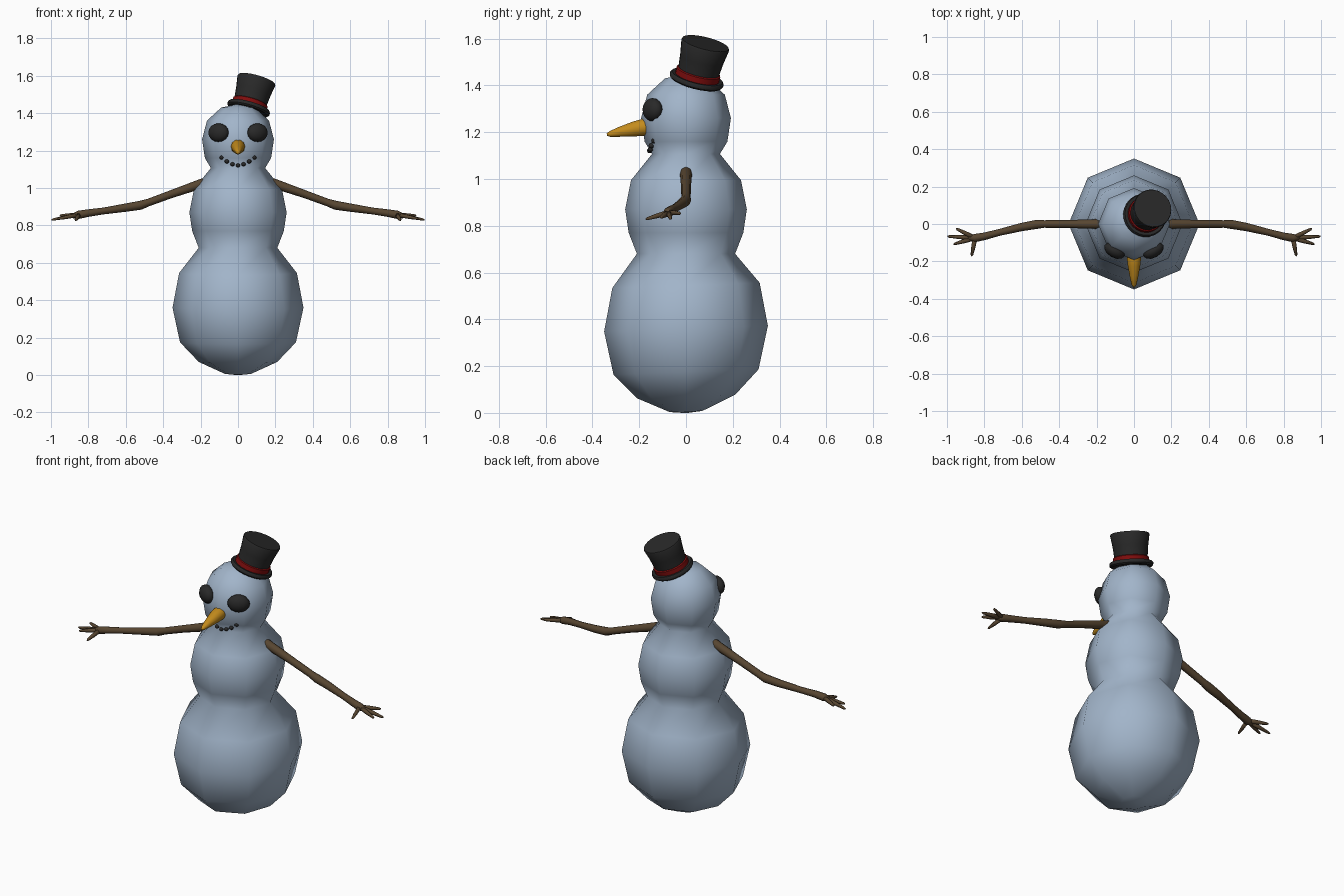
import bpy, bmesh, math
from mathutils import Vector, Matrix

cube = bpy.data.objects.get("Cube")
if cube:
    bpy.data.objects.remove(cube, do_unlink=True)


def material(name, rgb):
    m = bpy.data.materials.new(name)
    m.use_nodes = True
    m.diffuse_color = (*rgb, 1)
    m.node_tree.nodes["Principled BSDF"].inputs["Base Color"].default_value = (*rgb, 1)
    return m


SNOW = material("blue_white_snow", (0.36, 0.46, 0.59))
BLACK = material("coal_black", (0.022, 0.022, 0.022))
RED = material("band_red", (0.22, 0.004, 0.004))
BARK = material("bark_brown", (0.095, 0.06, 0.03))
CARROT = material("carrot_orange", (0.55, 0.26, 0.012))


def finish(name, bm, mat, angle=180):
    """Turn a bmesh into a smooth shaded object."""
    bmesh.ops.recalc_face_normals(bm, faces=bm.faces)
    mesh = bpy.data.meshes.new(name)
    bm.to_mesh(mesh)
    bm.free()
    mesh.materials.append(mat)
    obj = bpy.data.objects.new(name, mesh)
    bpy.context.collection.objects.link(obj)
    bpy.ops.object.select_all(action='DESELECT')
    obj.select_set(True)
    bpy.context.view_layer.objects.active = obj
    bpy.ops.object.shade_smooth_by_angle(angle=math.radians(angle))
    return obj


def tube(bm, points, sides, axis=None):
    """Skin rings of given radius (x, y, z, r) along a path, capped at both ends."""
    centres = [Vector(p[:3]) for p in points]
    rings = []
    for i, p in enumerate(points):
        ahead = centres[min(i + 1, len(points) - 1)] - centres[max(i - 1, 0)]
        turn = (Vector(axis) if axis else ahead).to_track_quat('Z', 'Y')
        ring = []
        for k in range(sides):
            a = math.tau * k / sides
            ring.append(bm.verts.new(centres[i] + turn @ Vector((math.cos(a), math.sin(a), 0)) * p[3]))
        rings.append(ring)
    for low, high in zip(rings, rings[1:]):
        for k in range(sides):
            n = (k + 1) % sides
            bm.faces.new((low[k], low[n], high[n], high[k]))
    bm.faces.new(rings[0])
    bm.faces.new(rings[-1])


def lathe(name, profile, sides, mat, base=(0, 0, 0), axis=(0, 0, 1), angle=180):
    """Spin a (radius, height) profile about an axis."""
    bm = bmesh.new()
    d = Vector(axis).normalized()
    tube(bm, [(*(Vector(base) + d * h), r) for r, h in profile], sides, axis)
    return finish(name, bm, mat, angle)


def ball(name, centre, scale, turn, mat, segments, rings):
    bm = bmesh.new()
    bmesh.ops.create_uvsphere(bm, u_segments=segments, v_segments=rings, radius=1)
    bm.transform(Matrix.Translation(centre) @ Matrix.Rotation(turn, 4, 'Z') @ Matrix.Diagonal((*scale, 1)))
    return finish(name, bm, mat)


# Body: three stacked snowballs as one eight-sided skin
body = lathe("snow_body", [
    (0.01, 0), (0.07, 0.006), (0.21, 0.07), (0.31, 0.175), (0.35, 0.36), (0.315, 0.545),
    (0.21, 0.68), (0.245, 0.77), (0.26, 0.87), (0.235, 0.995), (0.145, 1.107),
    (0.177, 1.16), (0.192, 1.26), (0.166, 1.36), (0.09, 1.43), (0.01, 1.447)], 8, SNOW)
# The lowest ball leans slightly
for v in body.data.vertices:
    if v.co.z < 0.6:
        v.co.z += 0.035 * v.co.y

# Tilted top hat: brim, crown and band
hat = dict(base=(0.053, 0.042, 1.412), axis=(0.28, 0.25, 1), angle=40)
lathe("hat_brim", [(0.09, 0.004), (0.108, 0), (0.117, 0.008), (0.118, 0.018),
                   (0.112, 0.027), (0.09, 0.024)], 24, BLACK, **hat)
lathe("hat_crown", [(0.088, 0.01), (0.089, 0.05), (0.095, 0.11), (0.105, 0.172),
                    (0.102, 0.179)], 24, BLACK, **hat)
lathe("hat_band", [(0.09, 0.02), (0.096, 0.024), (0.096, 0.05), (0.09, 0.054)], 24, RED, **hat)

# Carrot nose, drooping a little
bm = bmesh.new()
tube(bm, [(0, -0.15, 1.224, 0.036), (0, -0.18, 1.221, 0.038), (0, -0.22, 1.214, 0.034),
          (0, -0.28, 1.202, 0.023), (0, -0.325, 1.192, 0.013), (0, -0.338, 1.189, 0.005)], 10)
finish("carrot_nose", bm, CARROT)

# Coal mouth
mouth = [(0, -0.155, 1.121), (0.03, -0.152, 1.127), (0.06, -0.148, 1.142), (0.087, -0.137, 1.163)]
for i, (x, y, z) in enumerate(mouth):
    for side in ((1, -1) if x else (1,)):
        ball(f"mouth_coal_{i}_{'left' if side > 0 else 'right'}", (side * x, y, z),
             (0.012, 0.012, 0.011), 0, BLACK, 8, 6)

# Eyes and branch arms on both sides
ARM = [(0.16, 0, 1.035, 0.022), (0.19, 0, 1.025, 0.026), (0.36, 0, 0.966, 0.021),
       (0.48, 0, 0.922, 0.020), (0.52, -0.002, 0.908, 0.024), (0.60, -0.016, 0.895, 0.022),
       (0.72, -0.045, 0.877, 0.018), (0.80, -0.066, 0.866, 0.020),
       (0.85, -0.075, 0.857, 0.022), (0.885, -0.076, 0.85, 0.012)]
TIPS = [(0.952, -0.024, 0.853), (0.998, -0.066, 0.83), (0.965, -0.108, 0.835), (0.868, -0.172, 0.828)]
for side, word in ((1, "left"), (-1, "right")):
    ball(f"{word}_eye", (side * 0.104, -0.143, 1.296), (0.061, 0.037, 0.05),
         side * math.radians(30), BLACK, 12, 8)
    bm = bmesh.new()
    tube(bm, [(side * x, y, z, r) for x, y, z, r in ARM], 8)
    palm = Vector((side * 0.85, -0.075, 0.857))
    for x, y, z in TIPS:
        tip = Vector((side * x, y, z))
        tube(bm, [(*palm.lerp(tip, t), r) for t, r in ((0, 0.013), (0.55, 0.011), (0.93, 0.007), (1, 0.003))], 6)
    finish(f"{word}_arm", bm, BARK)
